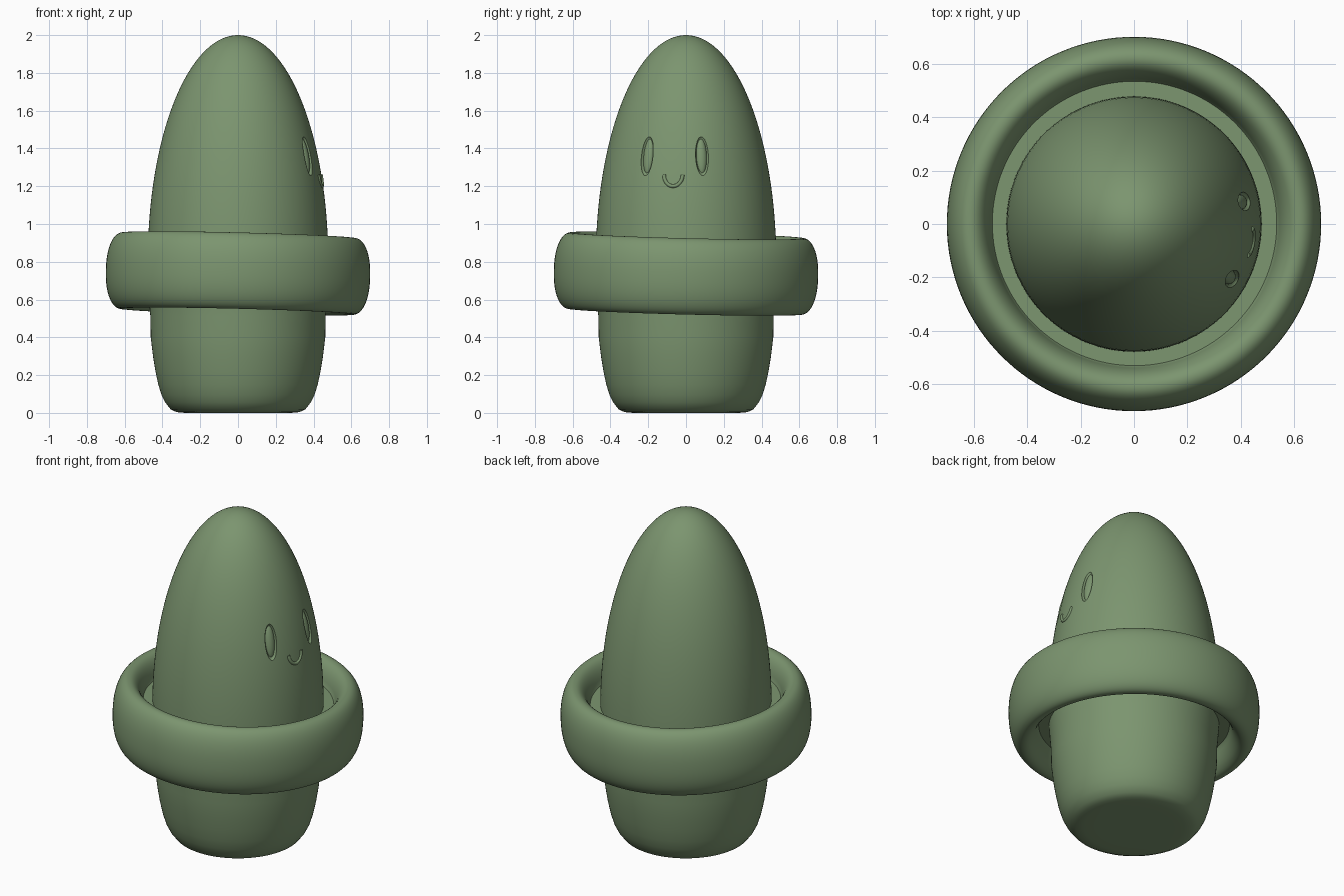
import bpy, bmesh, math
from mathutils import Vector

if "Cube" in bpy.data.objects:
    bpy.data.objects.remove(bpy.data.objects["Cube"])

green = bpy.data.materials.new("sage_green")
green.diffuse_color = (0.2, 0.3, 0.16, 1)
green.use_nodes = True
green.node_tree.nodes["Principled BSDF"].inputs["Base Color"].default_value = green.diffuse_color


def finish(ob, angle=40):
    if not ob.data.materials:
        ob.data.materials.append(green)
    bpy.ops.object.select_all(action='DESELECT')
    ob.select_set(True)
    bpy.context.view_layer.objects.active = ob
    bpy.ops.object.shade_smooth_by_angle(angle=math.radians(angle))


def lathe(name, profile, closed, steps=128):
    """Revolve (radius, z) points around the z axis."""
    bm = bmesh.new()
    vs = [bm.verts.new((r, 0, z)) for r, z in profile]
    pairs = list(zip(vs, vs[1:])) + ([(vs[-1], vs[0])] if closed else [])
    edges = [bm.edges.new(p) for p in pairs]
    bmesh.ops.spin(bm, geom=vs + edges, axis=(0, 0, 1), cent=(0, 0, 0),
                   angle=math.tau, steps=steps, use_duplicate=False)
    bmesh.ops.remove_doubles(bm, verts=bm.verts, dist=1e-4)
    bmesh.ops.recalc_face_normals(bm, faces=bm.faces)
    me = bpy.data.meshes.new(name)
    bm.to_mesh(me)
    bm.free()
    ob = bpy.data.objects.new(name, me)
    bpy.context.collection.objects.link(ob)
    return ob


def radius(z):
    return 0.478 * math.sqrt(max(0, 1 - ((z - 0.8) / 1.2) ** 2))


def on_body(az, z, offset=0):
    r = radius(z) + offset
    return Vector((r * math.cos(az), r * math.sin(az), z))


# Bullet-shaped body with a rounded, flat base
base = [(0, 0.008), (0.2, 0.006), (0.28, 0.006), (0.325, 0.01), (0.357, 0.025),
        (0.385, 0.055), (0.405, 0.095), (0.422, 0.15), (0.437, 0.22),
        (0.45, 0.3), (0.462, 0.4)]
base = [(r, z if z > 0.05 else max(0, z - 0.006)) for r, z in base]
upper = []
for i in range(41):
    t = math.radians(-14 + 104 * i / 40)
    upper.append((max(0, 0.478 * math.cos(t)), 0.8 + 1.2 * math.sin(t)))
body = lathe("body", base + upper, False)

# Swim-ring collar: tall rounded rim with a thinner inner web, slightly tilted
rim = []
for i in range(49):
    t = math.radians(-156 + 312 * i / 48)
    c, s = math.cos(t), math.sin(t)
    rim.append((0.615 + 0.085 * math.copysign(abs(c) ** 0.95, c),
                0.202 * math.copysign(abs(s) ** 0.9, s)))
web = [(0.532, 0.08), (0.46, 0.08), (0.46, -0.08), (0.532, -0.08)]
collar = lathe("collar", rim + web, True)
collar.location.z = 0.738
collar.rotation_euler = (-0.025, 0.025, 0)
finish(collar)

# Face looks towards +x, turned a little to the front
FACE = math.radians(-8.8)


def eye_shape(name, az, size, sink):
    bpy.ops.mesh.primitive_uv_sphere_add(segments=32, ring_count=16, radius=1,
                                         location=on_body(az, 1.36, -sink),
                                         rotation=(0, -0.2, az))
    ob = bpy.context.object
    ob.name = name
    ob.scale = size
    return ob


# Eyes: a shallow socket cut in the body with a domed oval inside
for side, sign in (("left", 1), ("right", -1)):
    az = FACE + sign * math.radians(20.4)
    socket = eye_shape(side + "_socket_cutter", az, (0.025, 0.035, 0.106), 0)
    socket.hide_render = True
    bpy.context.view_layer.update()
    mod = body.modifiers.new(side + "_socket", 'BOOLEAN')
    mod.operation = 'DIFFERENCE'
    mod.object = socket
    mod.solver = 'EXACT'
    bpy.ops.object.select_all(action='DESELECT')
    body.select_set(True)
    bpy.context.view_layer.objects.active = body
    bpy.ops.object.modifier_apply(modifier=mod.name)
    bpy.data.objects.remove(socket)
    eye = eye_shape(side + "_eye", az, (0.022, 0.029, 0.096), 0.02)
    finish(eye)
finish(body, 30)

# Smile: small U-shaped tube lying on the surface
curve = bpy.data.curves.new("smile", 'CURVE')
curve.dimensions = '3D'
curve.bevel_depth = 0.01
curve.bevel_resolution = 3
curve.use_fill_caps = True
spline = curve.splines.new('POLY')
spline.points.add(16)
for i, p in enumerate(spline.points):
    t = math.pi * i / 16
    z = 1.26 - 0.06 * math.sin(t)
    az = FACE - 0.05 * math.cos(t) / radius(z)
    p.co = (*on_body(az, z, -0.002), 1)
smile = bpy.data.objects.new("smile", curve)
bpy.context.collection.objects.link(smile)
bpy.ops.object.select_all(action='DESELECT')
smile.select_set(True)
bpy.context.view_layer.objects.active = smile
bpy.ops.object.convert(target='MESH')
finish(bpy.context.object)
